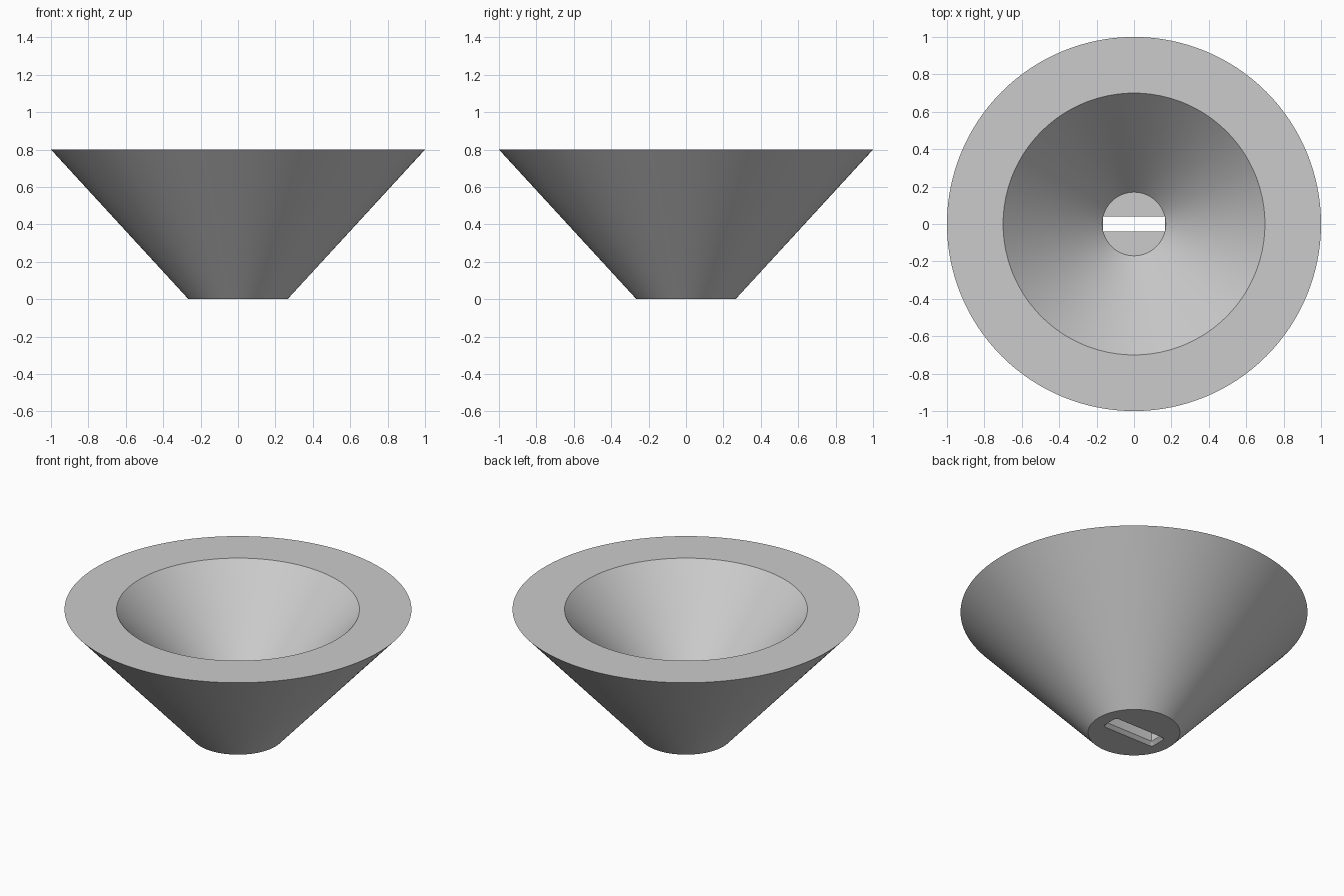
import bpy, bmesh, math

old = bpy.data.objects.get("Cube")
if old:
    bpy.data.objects.remove(old, do_unlink=True)

SEGMENTS = 128
FLOOR_Z = 0.223
SLOT_X, SLOT_Y = 0.163, 0.038   # centres of the slot's rounded corners
CORNER_R = 0.002
CHAMFER = 0.02

grey = bpy.data.materials.new("plain grey")
grey.use_nodes = True
colour = (0.6, 0.6, 0.6, 1)
grey.diffuse_color = colour
grey.node_tree.nodes["Principled BSDF"].inputs["Base Color"].default_value = colour


def circle(r):
    angles = (math.tau * i / SEGMENTS for i in range(SEGMENTS))
    return [(r * math.cos(a), r * math.sin(a)) for a in angles]


def rounded_slot(r):
    points = []
    for corner, (sx, sy) in enumerate([(1, 1), (-1, 1), (-1, -1), (1, -1)]):
        for step in range(7):
            a = math.pi / 2 * (corner + step / 6)
            points.append((sx * SLOT_X + r * math.cos(a), sy * SLOT_Y + r * math.sin(a)))
    return points


def loft(name, sections):
    """Join outlines at given heights into one closed solid."""
    bm = bmesh.new()
    rings = [[bm.verts.new((x, y, z)) for x, y in outline] for outline, z in sections]
    for lower, upper in zip(rings, rings[1:]):
        for i in range(len(lower)):
            j = (i + 1) % len(lower)
            bm.faces.new((lower[i], lower[j], upper[j], upper[i]))
    bm.faces.new(rings[0])
    bm.faces.new(rings[-1])
    bmesh.ops.recalc_face_normals(bm, faces=bm.faces)
    mesh = bpy.data.meshes.new(name)
    bm.to_mesh(mesh)
    bm.free()
    mesh.materials.append(grey)
    obj = bpy.data.objects.new(name, mesh)
    bpy.context.collection.objects.link(obj)
    return obj


# Conical bowl: underside, outer wall, flat rim, parallel inner wall, thick floor
bowl = loft("conical_bowl", [(circle(0.265), 0), (circle(1), 0.8),
                             (circle(0.7), 0.8), (circle(0.17), FLOOR_Z)])

# Slot through the floor, chamfered on the underside
wide, narrow = rounded_slot(CORNER_R + CHAMFER), rounded_slot(CORNER_R)
cutter = loft("slot_cutter", [(wide, -0.1), (wide, 0), (narrow, CHAMFER),
                              (narrow, FLOOR_Z + 0.1)])
cutter.hide_render = True

cut = bowl.modifiers.new("drain slot", "BOOLEAN")
cut.operation = "DIFFERENCE"
cut.solver = "EXACT"
cut.object = cutter

# Apply the cut and drop the helper
bpy.context.view_layer.objects.active = bowl
bowl.select_set(True)
bpy.ops.object.modifier_apply(modifier=cut.name)
bpy.data.objects.remove(cutter, do_unlink=True)
bpy.ops.object.shade_smooth_by_angle(angle=math.radians(30))
